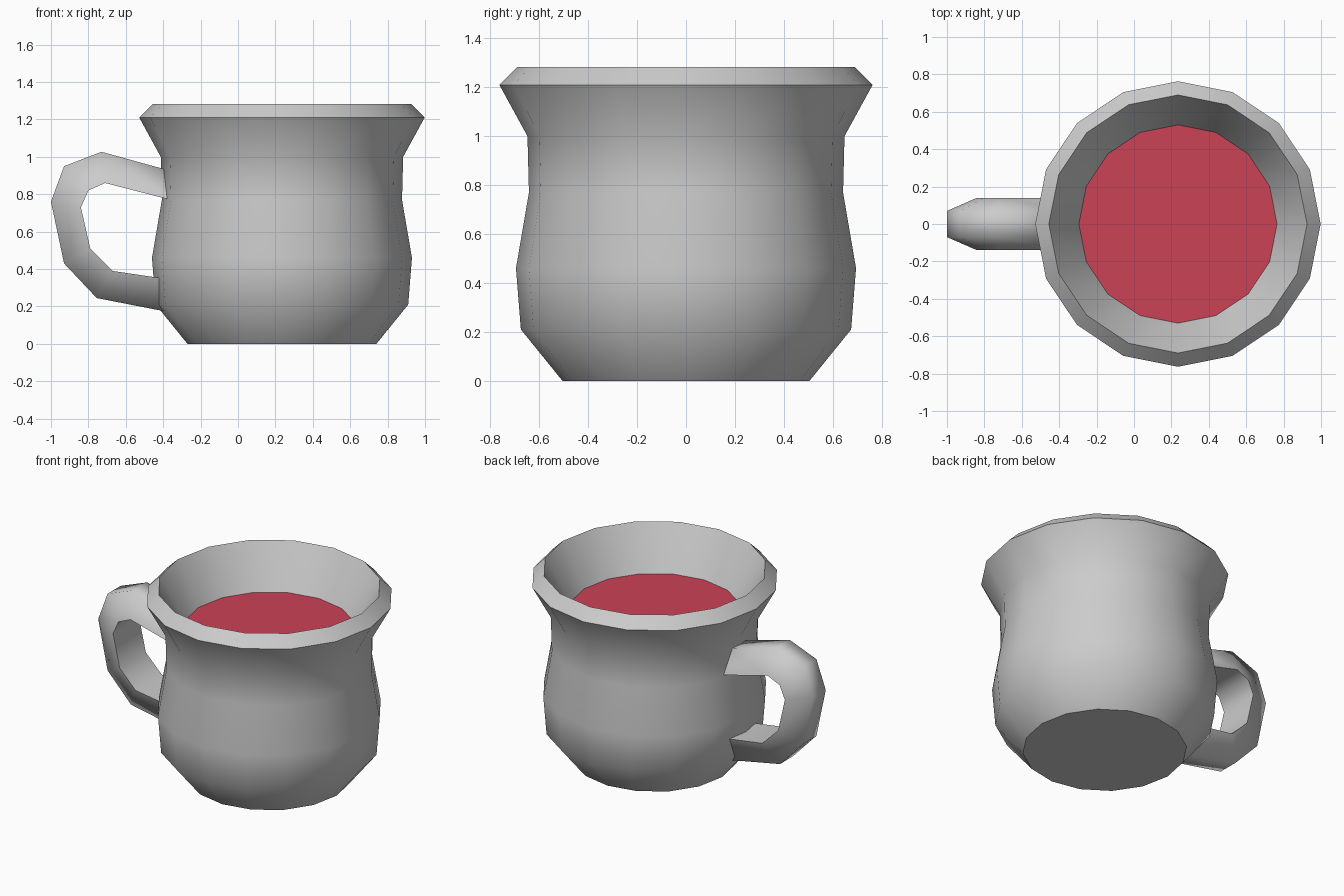
import bpy, bmesh, math

if "Cube" in bpy.data.objects:
    bpy.data.objects.remove(bpy.data.objects["Cube"])

CX = 0.235   # mug axis
SIDES = 16


def material(name, rgb):
    m = bpy.data.materials.new(name)
    m.diffuse_color = (*rgb, 1)
    m.use_nodes = True
    m.node_tree.nodes["Principled BSDF"].inputs["Base Color"].default_value = m.diffuse_color
    return m


GREY = material("grey ceramic", (0.6, 0.6, 0.6))
RED = material("red drink", (0.6, 0.054, 0.092))


def finish(bm, name, mat, smooth=None):
    bmesh.ops.recalc_face_normals(bm, faces=bm.faces)
    me = bpy.data.meshes.new(name)
    bm.to_mesh(me)
    bm.free()
    me.materials.append(mat)
    ob = bpy.data.objects.new(name, me)
    bpy.context.collection.objects.link(ob)
    if smooth:
        bpy.ops.object.select_all(action='DESELECT')
        ob.select_set(True)
        bpy.context.view_layer.objects.active = ob
        bpy.ops.object.shade_smooth_by_angle(angle=math.radians(smooth))
    return ob


def ring(bm, r, z):
    return [bm.verts.new((CX + r * math.cos(2 * math.pi * i / SIDES),
                          r * math.sin(2 * math.pi * i / SIDES), z))
            for i in range(SIDES)]


def bridge(bm, a, b):
    n = len(a)
    for i in range(n):
        j = (i + 1) % n
        bm.faces.new((a[i], a[j], b[j], b[i]))


# Mug body: outer wall, flared rim, inner wall and a hidden floor under the drink
profile = [(0.505, 0), (0.675, 0.21), (0.695, 0.46), (0.642, 0.77), (0.648, 1.0),
           (0.763, 1.21), (0.69, 1.283), (0.53, 1.0), (0.525, 0.99)]
bm = bmesh.new()
rings = [ring(bm, r, z) for r, z in profile]
for a, b in zip(rings, rings[1:]):
    bridge(bm, a, b)
bm.faces.new(rings[0])
bm.faces.new(rings[-1])
finish(bm, "mug_body", GREY, 40)

# Drink surface
bm = bmesh.new()
bm.faces.new(ring(bm, 0.53, 1.001))
finish(bm, "drink", RED)

# Handle: sweep with a narrow outer face and a wide flat inner face
outer = [(-0.36, 0.925), (-0.73, 1.027), (-0.93, 0.95), (-1.0, 0.76),
         (-0.93, 0.43), (-0.755, 0.245), (-0.36, 0.168)]
inner = [(-0.36, 0.77), (-0.71, 0.86), (-0.80, 0.82), (-0.84, 0.73),
         (-0.79, 0.51), (-0.67, 0.39), (-0.36, 0.344)]
bm = bmesh.new()
sections = [[bm.verts.new(p) for p in ((ox, -0.07, oz), (ox, 0.07, oz),
                                       (ix, 0.14, iz), (ix, -0.14, iz))]
            for (ox, oz), (ix, iz) in zip(outer, inner)]
for a, b in zip(sections, sections[1:]):
    bridge(bm, a, b)
bm.faces.new(sections[0])
bm.faces.new(sections[-1])
finish(bm, "handle", GREY, 75)
